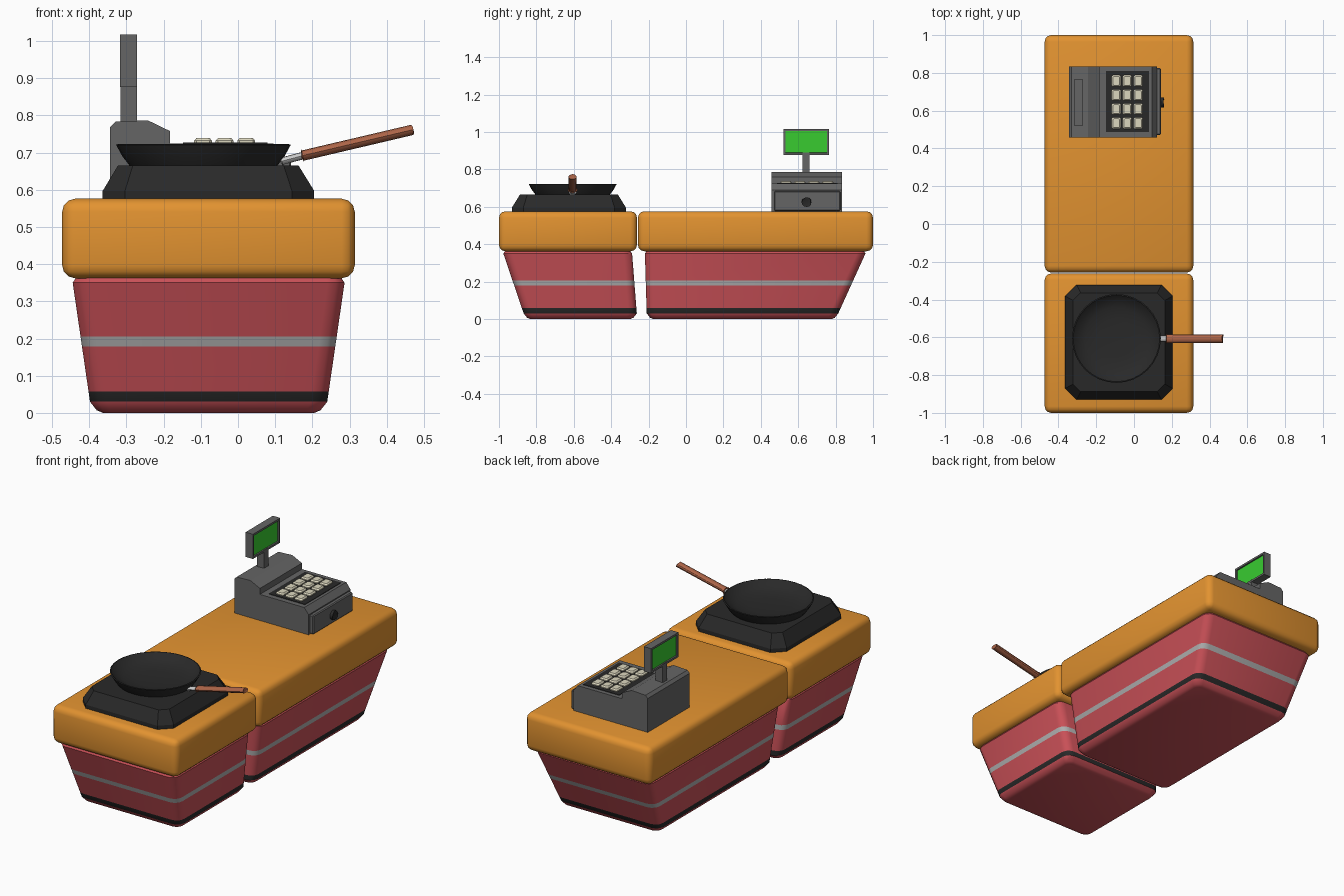
import bpy, bmesh
from math import sin, cos, pi, atan2, hypot

if "Cube" in bpy.data.objects:
    bpy.data.objects.remove(bpy.data.objects["Cube"])

COLOURS = {
    "orange": (0.76, 0.29, 0.03), "red": (0.58, 0.08, 0.095), "stripe": (0.42, 0.42, 0.42),
    "black": (0.022, 0.022, 0.022), "grey": (0.13, 0.13, 0.13), "green": (0.04, 0.6, 0.03),
    "cream": (0.72, 0.68, 0.52), "wood": (0.42, 0.13, 0.065), "steel": (0.55, 0.55, 0.55),
}
MATS = {}
for key, rgb in COLOURS.items():
    MATS[key] = bpy.data.materials.new(key)
    MATS[key].diffuse_color = (*rgb, 1)


def finish(name, bm, mats, smooth=False):
    bmesh.ops.recalc_face_normals(bm, faces=bm.faces)
    mesh = bpy.data.meshes.new(name)
    bm.to_mesh(mesh)
    bm.free()
    ob = bpy.data.objects.new(name, mesh)
    bpy.context.collection.objects.link(ob)
    for m in mats:
        mesh.materials.append(MATS[m])
    if smooth:
        bpy.ops.object.select_all(action='DESELECT')
        ob.select_set(True)
        bpy.context.view_layer.objects.active = ob
        bpy.ops.object.shade_smooth_by_angle(angle=0.6)
    return ob


def rounded_rect(x0, x1, y0, y1, r, segs):
    pts = []
    for i, (cx, cy) in enumerate([(x1 - r, y1 - r), (x0 + r, y1 - r), (x0 + r, y0 + r), (x1 - r, y0 + r)]):
        for k in range(segs + 1):
            a = pi / 2 * (i + k / segs)
            pts.append((cx + r * cos(a), cy + r * sin(a)))
    return pts


def loft(name, levels, mats, bands=None, segs=3, smooth=False):
    """levels: (z, x0, x1, y0, y1, corner radius); bands: material slot per level gap"""
    bm = bmesh.new()
    rings = [[bm.verts.new((x, y, z)) for x, y in rounded_rect(*rect, segs)] for z, *rect in levels]
    bm.faces.new(rings[0])
    bm.faces.new(rings[-1])
    for j, (a, b) in enumerate(zip(rings, rings[1:])):
        for i in range(len(a)):
            n = (i + 1) % len(a)
            f = bm.faces.new((a[i], a[n], b[n], b[i]))
            f.material_index = bands[j] if bands else 0
    return finish(name, bm, mats, smooth)


def box(name, x, y, z, mat, bevel=0, segs=1, smooth=False):
    bm = bmesh.new()
    bmesh.ops.create_cube(bm, size=1)
    for v in bm.verts:
        v.co = [lo + (c + 0.5) * (hi - lo) for c, (lo, hi) in zip(v.co, (x, y, z))]
    if bevel:
        bmesh.ops.bevel(bm, geom=bm.edges[:], offset=bevel, segments=segs, profile=0.5, affect='EDGES')
    return finish(name, bm, [mat], smooth)


def rod(name, p, q, width, height, mat, bevel=0.004):
    """Oval rod lying in the xz plane from p to q"""
    ln = hypot(q[0] - p[0], q[2] - p[2])
    bm = bmesh.new()
    bmesh.ops.create_cone(bm, cap_ends=True, segments=12, radius1=0.5, radius2=0.5, depth=1)
    for v in bm.verts:
        v.co = ((v.co.z + 0.5) * ln, v.co.y * width, v.co.x * height)
    caps = [e for e in bm.edges if any(len(f.verts) > 4 for f in e.link_faces)]
    bmesh.ops.bevel(bm, geom=caps, offset=bevel, segments=1, affect='EDGES')
    ob = finish(name, bm, [mat], True)
    ob.location = p
    ob.rotation_euler = (0, -atan2(q[2] - p[2], q[0] - p[0]), 0)
    return ob


# Counter blocks: tapered striped base and rounded worktop
TOP = (-0.446, 0.288)
BOT = (-0.398, 0.24)


def counter(name, top_y, bot_y, slab_y):
    levels = []
    for z in (0.03, 0.058, 0.178, 0.205, 0.35):
        t = (z - 0.03) / 0.33
        mix = [b + (a - b) * t for a, b in zip(TOP + top_y, BOT + bot_y)]
        levels.append((z, *mix, 0.045))

    def inset(level, z, d):
        _, x0, x1, y0, y1, r = level
        return (z, x0 + d, x1 - d, y0 + d, y1 - d, r - d * 0.5)
    first, last = levels[0], levels[-1]
    levels = [inset(first, 0, 0.035), inset(first, 0.007, 0.018)] + levels
    levels += [inset(last, 0.368, 0.012)]
    loft(name + "_base", levels, ["red", "black", "stripe"], [0, 0, 1, 0, 2, 0, 0], smooth=True)
    box(name + "_worktop", (-0.473, 0.314), slab_y, (0.362, 0.576), "orange", 0.035, 3, True)


counter("cooking_counter", (-0.98, -0.289), (-0.868, -0.263), (-1.0, -0.262))
counter("till_counter", (-0.22, 0.964), (-0.21, 0.814), (-0.257, 1.0))

# Hotplate with cut corners
loft("hotplate", [(0.57, -0.364, 0.205, -0.93, -0.322, 0.06),
                  (0.597, -0.364, 0.205, -0.93, -0.322, 0.06),
                  (0.665, -0.323, 0.163, -0.888, -0.364, 0.04)], ["black"], segs=1)

# Frying pan, turned from a profile
PAN_X, PAN_Y, N = -0.093, -0.606, 32
profile = [(0.198, 0.664), (0.218, 0.69), (0.235, 0.721), (0.229, 0.723),
           (0.205, 0.70), (0.165, 0.684), (0.1, 0.676)]
bm = bmesh.new()
rings = [[bm.verts.new((PAN_X + r * cos(2 * pi * i / N), PAN_Y + r * sin(2 * pi * i / N), z))
          for i in range(N)] for r, z in profile]
for a, b in zip(rings, rings[1:]):
    for i in range(N):
        n = (i + 1) % N
        bm.faces.new((a[i], a[n], b[n], b[i]))
bm.faces.new(rings[0])
bm.faces.new(rings[-1])
finish("frying_pan", bm, ["black"], True)
rod("handle_shank", (0.118, PAN_Y, 0.677), (0.19, PAN_Y, 0.696), 0.032, 0.02, "steel")
rod("handle_grip", (0.174, PAN_Y, 0.692), (0.468, PAN_Y, 0.761), 0.044, 0.028, "wood")

# Till body: side profile extruded along y
side = [(-0.344, 0.57), (-0.344, 0.768), (-0.33, 0.783), (-0.243, 0.787), (-0.183, 0.758),
        (-0.183, 0.724), (0.095, 0.724), (0.122, 0.69), (0.122, 0.57)]
bm = bmesh.new()
face = bm.faces.new([bm.verts.new((x, 0.458, z)) for x, z in side])
ext = bmesh.ops.extrude_face_region(bm, geom=[face])
bmesh.ops.translate(bm, vec=(0, 0.376, 0), verts=[v for v in ext["geom"] if isinstance(v, bmesh.types.BMVert)])
finish("till_body", bm, ["grey"])

# Drawer with round knob
box("till_drawer", (0.11, 0.143), (0.472, 0.825), (0.577, 0.684), "grey", 0.005)
rod("drawer_knob", (0.135, 0.645, 0.625), (0.156, 0.645, 0.625), 0.052, 0.052, "black")

# Keypad and its keys
box("keypad", (-0.148, 0.079), (0.487, 0.81), (0.715, 0.727), "black")
for col in range(3):
    for row in range(4):
        x, y = -0.094 + 0.058 * col, 0.534 + 0.0745 * row
        loft(f"key_{col}_{row}", [(0.72, x - 0.024, x + 0.024, y - 0.03, y + 0.03, 0.006),
                                  (0.732, x - 0.024, x + 0.024, y - 0.03, y + 0.03, 0.006),
                                  (0.739, x - 0.018, x + 0.018, y - 0.024, y + 0.024, 0.006)],
             ["cream"], segs=1)

# Customer display on a post, framed screen on both faces
box("display_post", (-0.316, -0.272), (0.622, 0.66), (0.77, 0.89), "grey")
bm = bmesh.new()
bmesh.ops.create_cube(bm, size=1)
for v in bm.verts:
    v.co = (-0.294 + v.co.x * 0.046, 0.643 + v.co.y * 0.244, 0.947 + v.co.z * 0.14)
bm.normal_update()
screens = [f for f in bm.faces if abs(f.normal.x) > 0.9]
bmesh.ops.inset_individual(bm, faces=screens, thickness=0.016, depth=0)
bmesh.ops.inset_individual(bm, faces=screens, thickness=0.001, depth=-0.008)
for f in screens:
    f.material_index = 1
finish("display", bm, ["grey", "green"])

for m in bpy.data.materials:
    if m.users and not m.is_grease_pencil:
        m.use_nodes = True
        m.node_tree.nodes["Principled BSDF"].inputs["Base Color"].default_value = m.diffuse_color
